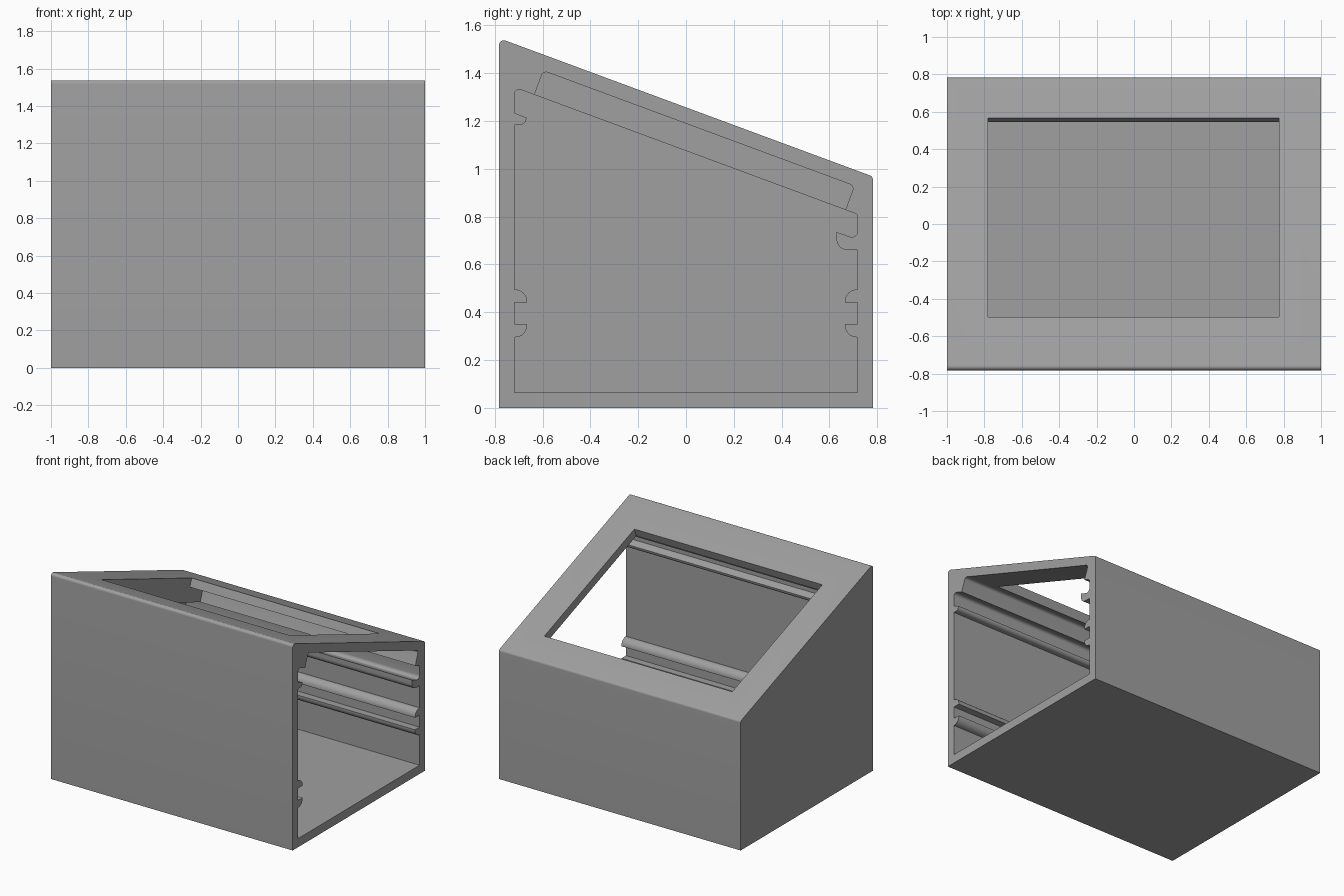
import bpy, bmesh, math
from mathutils import Vector

if "Cube" in bpy.data.objects:
    bpy.data.objects.remove(bpy.data.objects["Cube"])

SLOPE = 0.37                                   # fall of the lid per unit of depth
UP = Vector((SLOPE, 1.0)).normalized()         # lid normal in the (y, z) plane


def lid(y, base=1.257):
    return base - SLOPE * y


def rounded(points, steps=8):
    """Turn (y, z[, radius]) corners into an outline with filleted corners."""
    out = []
    n = len(points)
    for i, p in enumerate(points):
        c = Vector(p[:2])
        if len(p) < 3:
            out.append(c)
            continue
        a = (Vector(points[i - 1][:2]) - c).normalized()
        b = (Vector(points[(i + 1) % n][:2]) - c).normalized()
        half = a.angle(b) / 2
        centre = c + (a + b).normalized() * p[2] / math.sin(half)
        start = c + a * p[2] / math.tan(half) - centre
        end = c + b * p[2] / math.tan(half) - centre
        total = start.angle(end)
        for k in range(steps + 1):
            t = k / steps
            out.append(centre + (start * math.sin((1 - t) * total)
                                 + end * math.sin(t * total)) / math.sin(total))
    return out


def extrude(name, points, x0, x1):
    """Prism of a (y, z) outline between two x positions."""
    bm = bmesh.new()
    face = bm.faces.new([bm.verts.new((x0, p[0], p[1])) for p in rounded(points)])
    res = bmesh.ops.extrude_face_region(bm, geom=[face])
    verts = [v for v in res["geom"] if isinstance(v, bmesh.types.BMVert)]
    bmesh.ops.translate(bm, verts=verts, vec=(x1 - x0, 0, 0))
    bmesh.ops.recalc_face_normals(bm, faces=bm.faces)
    mesh = bpy.data.meshes.new(name)
    bm.to_mesh(mesh)
    bm.free()
    ob = bpy.data.objects.new(name, mesh)
    bpy.context.collection.objects.link(ob)
    return ob


# Outer wedge shell
W, H = 0.782, 0.718
shell = extrude("enclosure_shell", [
    (-W, 0), (W, 0), (W, lid(W), 0.02), (-W, lid(-W), 0.02)], -1, 1)


# Lower board rails, the same on both walls
def rails(s):
    return [(s * H, 0.295), (s * 0.665, 0.295, 0.05), (s * 0.665, 0.35), (s * H, 0.35),
            (s * H, 0.44), (s * 0.665, 0.44), (s * 0.665, 0.495, 0.05), (s * H, 0.495)]


# Cavity outline with rails and upper hooks, open at the right end
back_hook = [(H, 0.66), (0.63, 0.66, 0.045), (0.63, 0.735), (H, 0.705, 0.024)]
front_hook = [(-H, 1.234), (-0.667, 1.213), (-0.672, 1.184, 0.026), (-H, 1.184)]
cavity = extrude("cavity_cutter",
                 [(-H, 0.065), (H, 0.065)] + rails(1) + back_hook
                 + [(H, lid(H, 1.075), 0.012), (-H, lid(-H, 1.075), 0.02)]
                 + front_hook + rails(-1)[::-1], -0.935, 1.1)


# Slots square to the lid: panel recess below it, window through it
def square_to_lid(y0, y1, base, low, high, r):
    a, b = Vector((y0, lid(y0, base))), Vector((y1, lid(y1, base)))
    return [tuple(a + UP * low), tuple(b + UP * low),
            (*(b + UP * high), r), (*(a + UP * high), r)]


recess = extrude("recess_cutter", square_to_lid(-0.634, 0.667, 1.075, -0.05, 0.107, 0.02),
                 -0.78, 1.1)
window = extrude("window_cutter", square_to_lid(-0.497, 0.567, 1.257, -0.12, 0.1, 0.01),
                 -0.78, 0.775)

# Cut the shell and bake the result
for cutter in (cavity, recess, window):
    mod = shell.modifiers.new(cutter.name, 'BOOLEAN')
    mod.operation, mod.solver, mod.object = 'DIFFERENCE', 'EXACT', cutter
bpy.context.view_layer.update()
baked = bpy.data.meshes.new_from_object(
    shell.evaluated_get(bpy.context.evaluated_depsgraph_get()))
shell.modifiers.clear()
shell.data = baked
for cutter in (cavity, recess, window):
    bpy.data.objects.remove(cutter)

# Plain grey finish, smooth fillets with sharp edges
grey = bpy.data.materials.new("mid_grey")
grey.diffuse_color = (0.35, 0.35, 0.35, 1)
grey.use_nodes = True
grey.node_tree.nodes["Principled BSDF"].inputs["Base Color"].default_value = grey.diffuse_color
shell.data.materials.clear()
shell.data.materials.append(grey)
bpy.context.view_layer.objects.active = shell
shell.select_set(True)
bpy.ops.object.shade_smooth_by_angle(angle=math.radians(30))
